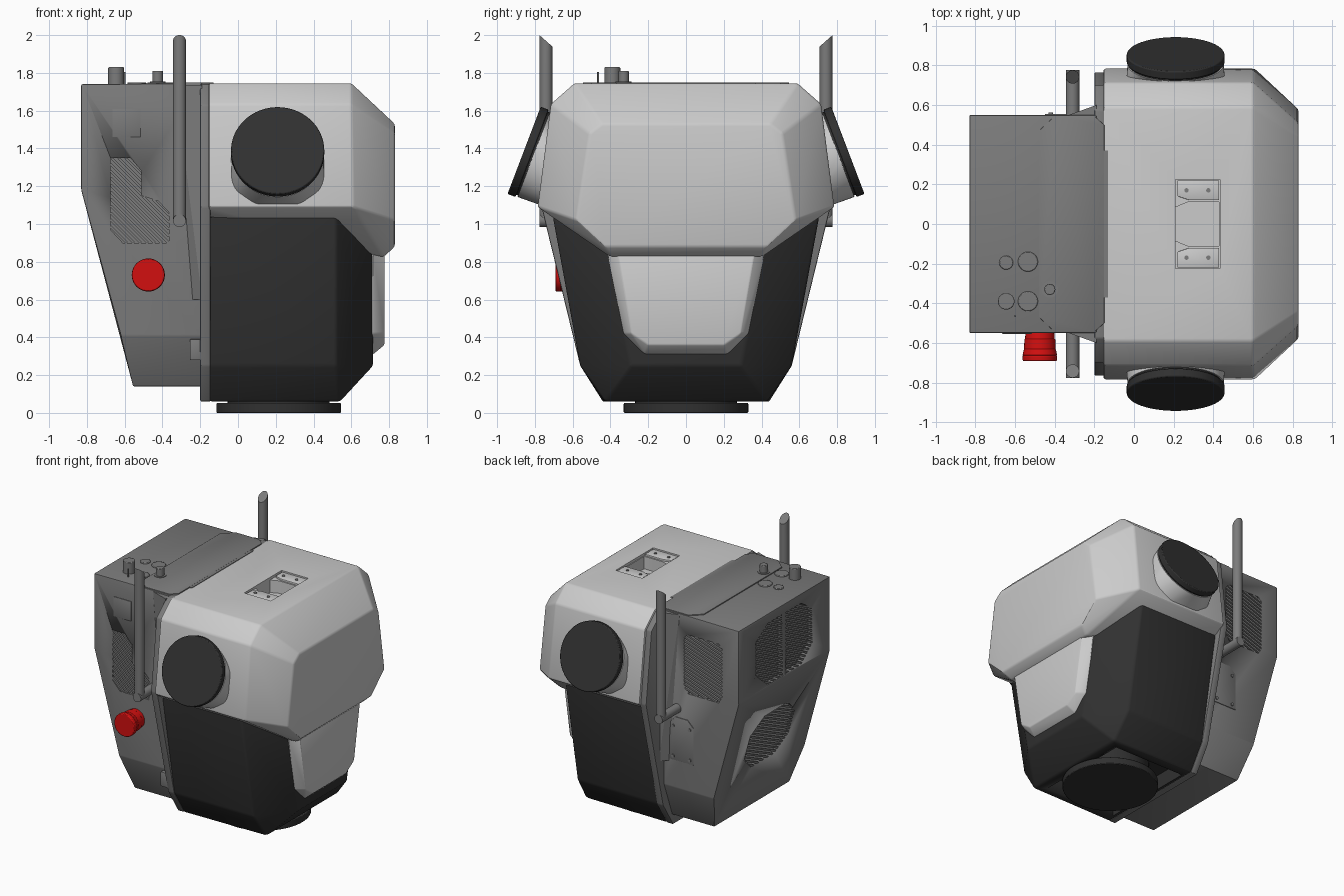
import bpy, bmesh, math
from mathutils import Vector as V

if "Cube" in bpy.data.objects:
    bpy.data.objects.remove(bpy.data.objects["Cube"])


def material(name, c):
    m = bpy.data.materials.new(name)
    m.diffuse_color = (*c, 1)
    m.use_nodes = True
    m.node_tree.nodes["Principled BSDF"].inputs["Base Color"].default_value = m.diffuse_color
    return m


DARK = material("dark", (.03, .03, .03))
MID = material("mid_grey", (.2, .2, .2))
LIGHT = material("light_grey", (.55, .55, .55))
RED = material("red", (.65, .005, .005))


def activate(o):
    bpy.ops.object.select_all(action='DESELECT')
    o.select_set(True)
    bpy.context.view_layer.objects.active = o


def make(name, bm, mat, bevel=0, segs=2):
    bmesh.ops.recalc_face_normals(bm, faces=bm.faces)
    me = bpy.data.meshes.new(name)
    bm.to_mesh(me)
    bm.free()
    o = bpy.data.objects.new(name, me)
    bpy.context.collection.objects.link(o)
    me.materials.append(mat)
    activate(o)
    if bevel:
        b = o.modifiers.new("bevel", 'BEVEL')
        b.width, b.segments, b.limit_method = bevel, segs, 'ANGLE'
        b.angle_limit = math.radians(12)
        bpy.ops.object.modifier_apply(modifier=b.name)
    bpy.ops.object.shade_smooth_by_angle(angle=math.radians(25))
    return o


def hull(name, pts, mat, bevel=0, mirror=True):
    bm = bmesh.new()
    for x, y, z in pts:
        bm.verts.new((x, y, z))
        if mirror:
            bm.verts.new((x, -y, z))
    r = bmesh.ops.convex_hull(bm, input=bm.verts)
    bmesh.ops.delete(bm, geom=[v for v in bm.verts if not v.link_faces], context='VERTS')
    bmesh.ops.dissolve_limit(bm, angle_limit=math.radians(4), verts=bm.verts, edges=bm.edges)
    return make(name, bm, mat, bevel)


def box(name, x, y, z, mat, bevel=0):
    return hull(name, [(a, b, c) for a in x for b in y for c in z], mat, bevel, False)


def cyl(name, p0, p1, r, mat, bevel=0, r2=None, n=48):
    p0, p1 = V(p0), V(p1)
    d = p1 - p0
    bm = bmesh.new()
    m = d.to_track_quat('Z', 'Y').to_matrix().to_4x4()
    m.translation = (p0 + p1) / 2
    bmesh.ops.create_cone(bm, cap_ends=True, segments=n, radius1=r,
                          radius2=r if r2 is None else r2, depth=d.length, matrix=m)
    o = make(name, bm, mat)
    if bevel:
        b = o.modifiers.new("bevel", 'BEVEL')
        b.width, b.segments, b.limit_method = bevel, 2, 'ANGLE'
        b.angle_limit = math.radians(40)
        bpy.ops.object.modifier_apply(modifier=b.name)
    return o


def add_prism(bm, poly, frame, d0, d1):
    o, u, v, n = frame
    lo, hi = ([bm.verts.new(o + u * a + v * b + n * d) for a, b in poly] for d in (d0, d1))
    bm.faces.new(lo)
    bm.faces.new(hi)
    for i in range(len(poly)):
        j = (i + 1) % len(poly)
        bm.faces.new((lo[i], lo[j], hi[j], hi[i]))


def prism(name, poly, frame, d0, d1, mat, bevel=0):
    bm = bmesh.new()
    add_prism(bm, poly, frame, d0, d1)
    return make(name, bm, mat, bevel)


def cut(o, cutter):
    activate(o)
    b = o.modifiers.new("cut", 'BOOLEAN')
    b.object, b.operation, b.solver = cutter, 'DIFFERENCE', 'EXACT'
    bpy.ops.object.modifier_apply(modifier=b.name)
    bpy.data.objects.remove(cutter)


def vent(name, body, poly, frame, direction, pitch=.026):
    """Cut a pocket of the given outline and fill it with slanted slats."""
    cut(body, prism("vent_cutter", poly, frame, -.04, .05, MID))
    d = V(direction).normalized()
    p = V((-d.y, d.x))
    pts = [V(q) for q in poly]
    c = min(q.dot(p) for q in pts) + pitch * .6
    end = max(q.dot(p) for q in pts)
    bm = bmesh.new()
    while c < end:
        hits = []
        for a, b in zip(pts, pts[1:] + pts[:1]):
            fa, fb = a.dot(p) - c, b.dot(p) - c
            if (fa > 0) != (fb > 0):
                hits.append((a + (b - a) * (fa / (fa - fb))).dot(d))
        hits.sort()
        for s, e in zip(hits[::2], hits[1::2]):
            w = pitch * .27
            add_prism(bm, [d * t + p * (c + k) for t, k in ((s, -w), (e, -w), (e, w), (s, w))],
                      frame, -.035, -.001)
        c += pitch
    make(name, bm, MID)


X, Y, Z = V((1, 0, 0)), V((0, 1, 0)), V((0, 0, 1))

# Rear housing and the rim that joins it to the head
housing = hull("rear_housing", [(-.83, .55, 1.74), (-.19, .55, 1.745), (-.83, .55, 1.18),
               (-.62, .55, .41), (-.19, .55, .41), (-.555, .45, .14), (-.19, .45, .14)], MID, .006)
hull("joining_rim", [(x, y, z) for x in (-.2, -.145) for y, z in
     ((.575, 1.74), (.70, 1.63), (.765, 1.09), (.70, 1.03), (.56, .25), (.44, .06))], MID, .008)
hull("housing_flange", [(-.33, .55, 1.735), (-.19, .6, 1.735), (-.24, .55, .6), (-.19, .6, .6)], MID)

# Vents on the sides, back and lower back slope
front = (V((0, -.55, 0)), X, Z, -Y)
left = (V((0, .55, 0)), X, Z, Y)
back = (V((-.83, 0, 0)), Y, Z, -X)
slope = (V((-.702, 0, .71)), Y, V((-.21, 0, .77)).normalized(), V((-.77, 0, -.21)).normalized())
vent("front_vent", housing, [(-.675, 1.35), (-.57, 1.35), (-.51, 1.28), (-.51, 1.15), (-.42, 1.12),
     (-.365, 1.06), (-.365, .9), (-.61, .9), (-.675, .97)], front, (1, -1))
vent("far_side_vent", housing, [(-.69, 1.57), (-.66, 1.6), (-.40, 1.6), (-.366, 1.57),
     (-.366, 1.2), (-.40, 1.15), (-.66, 1.15), (-.69, 1.2)], left, (-1, -.35))
for s in (-1, 1):
    vent("back_vent", housing, [(s * a, b) for a, b in ((.02, 1.67), (.2, 1.67), (.34, 1.58),
         (.34, 1.32), (.2, 1.2), (.02, 1.2))], back, (1, .5))
vent("slope_vent", housing, [(-.27, .1), (-.14, .22), (.14, .22), (.27, .1), (.27, -.1), (.14, -.22),
     (-.14, -.22), (-.27, -.1)], slope, (1, .5))

# Small panels on the housing
prism("square_panel", [(-.665, 1.46), (-.515, 1.46), (-.515, 1.61), (-.665, 1.61)],
      front, -.01, .004, MID, .002)
prism("side_panel", [(-.45, .62), (-.25, .62), (-.25, .9), (-.3, .95), (-.4, .95), (-.45, .9)],
      left, -.01, .005, MID, .002)
for x, z in ((-.42, .65), (-.28, .65), (-.42, .88), (-.28, .88)):
    cyl("panel_screw", (x, .54, z), (x, .562, z), .012, MID, n=16)
box("latch", (-.255, -.19), (-.57, -.45), (.28, .39), MID, .004)
hull("top_hatch", [(x, y, z) for z in (1.73, 1.75) for x, y in
     ((-.48, .47), (-.40, .545), (-.2, .545), (-.15, .5))], MID, .002)
box("hatch_edge", (-.16, -.13), (-.37, .37), (1.73, 1.749), MID)

# Knobs, discs and whip on top of the housing
for x, y, r, z in ((-.645, -.39, .042, 1.83), (-.425, -.33, .028, 1.81), (-.535, -.19, .05, 1.75),
                   (-.535, -.39, .05, 1.75), (-.645, -.195, .035, 1.75)):
    cyl("top_knob", (x, y, 1.73), (x, y, z), r, MID, .004, n=32)
cyl("knob_collar", (-.425, -.33, 1.73), (-.425, -.33, 1.754), .042, MID, n=32)
cyl("whip", (-.6, -.465, 1.73), (-.6, -.465, 1.805), .005, MID, n=12)

# Red push button
for y0, y1, r0, r1 in ((-.54, -.585, .072, .075), (-.58, -.635, .078, .08), (-.63, -.665, .08, .088),
                       (-.664, -.692, .088, .086)):
    cyl("red_button", (-.475, y0, .73), (-.475, y1, .73), r0, RED, .005, r1)

# Upper head shell
section = ((.59, 1.745), (.715, 1.635), (.785, 1.09), (.71, 1.04))
shell = hull("head_shell", [(-.155, y, z) for y, z in section]
             + [(x, y, z) for x, (y, z) in zip((.6, .6, .61, .53), section)]
             + [(.83, .445, 1.53), (.83, .51, 1.48), (.83, .58, 1.02), (.83, .43, .88),
                (.72, .56, .94), (.77, .40, .825)], LIGHT, .012)
# Recess in the crown with two screw plates
cut(shell, box("cutter", (.21, .435), (-.225, .225), (1.725, 1.8), LIGHT))
cut(shell, hull("cutter", [(x, y, z) for z in (1.63, 1.8) for x, y in
    ((.21, .085), (.27, .11), (.43, .11))], LIGHT))
for s in (-1, 1):
    hull("crown_plate", [(x, s * y, z) for z in (1.72, 1.738) for x, y in
         ((.22, .14), (.28, .12), (.43, .12), (.43, .22), (.22, .22))], LIGHT, .002, False)
    for x in (.265, .375):
        cyl("crown_screw", (x, s * .17, 1.72), (x, s * .17, 1.743), .011, MID, n=16)

# Dark lower head with a hollow underside
lower = hull("lower_head", [(-.15, .705, 1.04), (.52, .705, 1.04), (.715, .41, .86),
             (-.15, .56, .25), (.52, .56, .25), (.715, .29, .25),
             (-.15, .44, .06), (.54, .43, .06)], DARK, .014)
cut(lower, box("cutter", (-.12, .47), (-.37, .37), (-.1, .17), DARK))

# Light chin insert
hull("chin", [(.70, .415, .87), (.715, .415, .84), (.715, .33, .42), (.715, .22, .31),
              (.70, .33, .42), (.70, .22, .31), (.775, .365, .86), (.775, .29, .42),
              (.775, .20, .36)], LIGHT, .01)

# Neck and base disc
cyl("neck", (.215, 0, .04), (.215, 0, .19), .27, DARK)
cyl("base_disc", (.215, 0, 0), (.215, 0, .052), .33, DARK, .005, n=64)

# Ears and antennas on both sides
for s in (-1, 1):
    n = V((0, s * .935, .356)).normalized()
    c = V((.21, s * .857, 1.39))
    cyl("ear_cap", c - n * .045, c, .247, DARK, .006, n=64)
    cyl("ear_ring", c - n * .06, c - n * .04, .235, DARK, n=64)
    up = n.cross(X)
    ring = [c - n * .055 + (X * math.cos(a) + up * math.sin(a)) * .243
            for a in (2 * math.pi * i / 48 for i in range(48))]
    wall = [(.21 + dx, s * .70, z) for dx, z in ((-.25, 1.15), (.25, 1.15), (-.25, 1.38),
            (.25, 1.38), (-.15, 1.075), (.15, 1.075), (-.1, 1.55), (.1, 1.55))]
    hull("ear_pod", [tuple(p) for p in ring] + wall, LIGHT, 0, False)

    cyl("antenna_elbow", (-.31, s * .54, 1.018), (-.31, s * .776, 1.018), .034, MID, n=32)
    rod = cyl("antenna", (-.31, s * .742, 1.018), (-.31, s * .742, 2), .034, MID, n=32)
    for v in rod.data.vertices:
        if v.co.z > 1.5:
            v.co.z = 2 - (.776 - abs(v.co.y)) * .88
